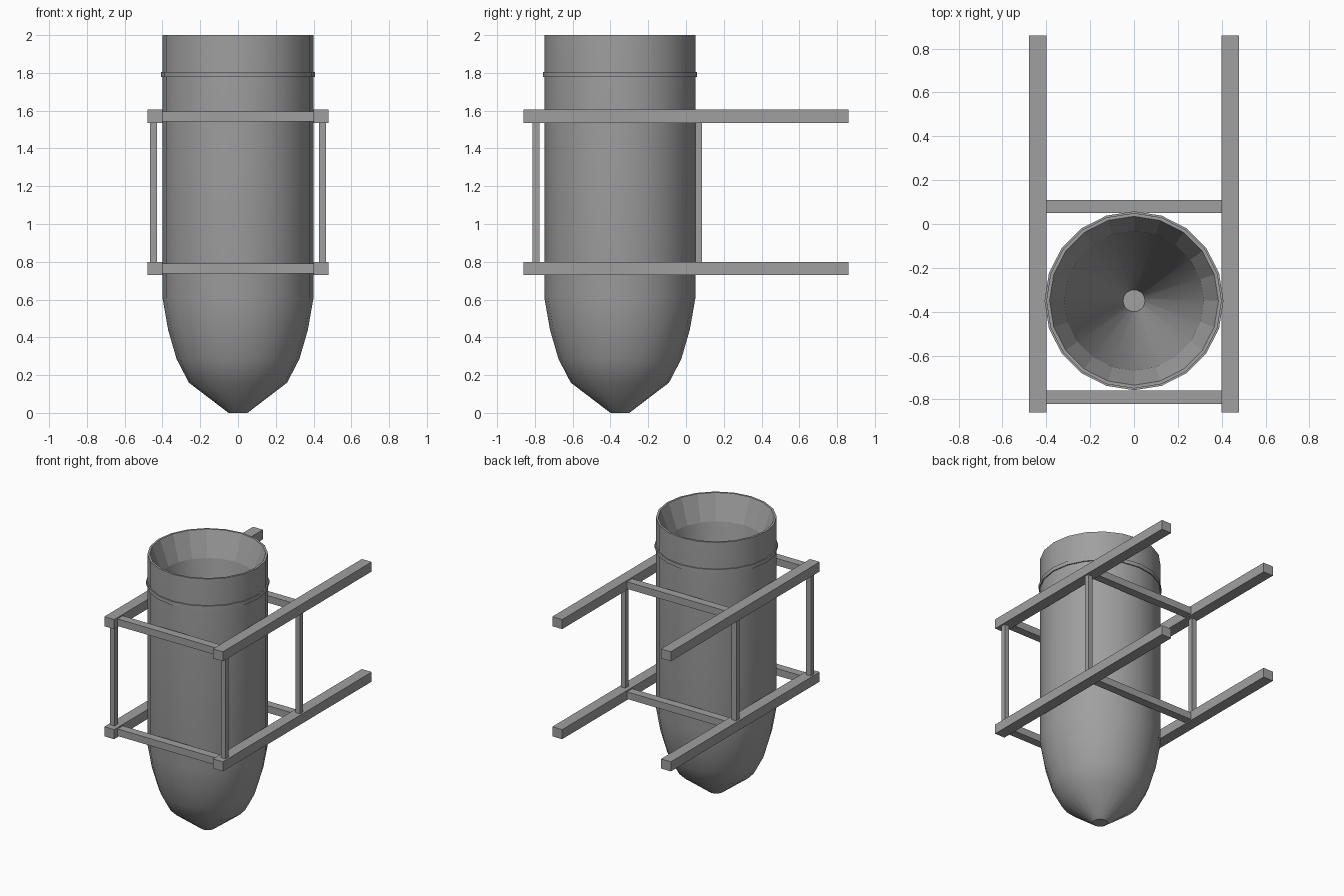
import bpy
import bmesh
import math
from mathutils import Matrix

cube = bpy.data.objects.get("Cube")
if cube:
    bpy.data.objects.remove(cube, do_unlink=True)

GREY = (0.35, 0.35, 0.35, 1)
steel = bpy.data.materials.new("grey steel")
steel.use_nodes = True
steel.diffuse_color = GREY
steel.node_tree.nodes["Principled BSDF"].inputs["Base Color"].default_value = GREY

AXIS_Y = -0.35
SIDES = 20


def add_object(name, bm, smooth=False):
    mesh = bpy.data.meshes.new(name)
    bm.to_mesh(mesh)
    bm.free()
    mesh.materials.append(steel)
    obj = bpy.data.objects.new(name, mesh)
    bpy.context.collection.objects.link(obj)
    if smooth:
        bpy.ops.object.select_all(action='DESELECT')
        obj.select_set(True)
        bpy.context.view_layer.objects.active = obj
        bpy.ops.object.shade_smooth_by_angle(angle=math.radians(35))
    return obj


def lathe(name, profile, smooth=True, cap=False, closed=False):
    """Turn (radius, height) points about the hopper axis."""
    bm = bmesh.new()
    rings = []
    for r, z in profile:
        angles = [math.tau * i / SIDES for i in range(SIDES)]
        rings.append([bm.verts.new((r * math.cos(a), AXIS_Y + r * math.sin(a), z))
                      for a in angles])
    pairs = list(zip(rings, rings[1:]))
    if closed:
        pairs.append((rings[-1], rings[0]))
    for low, high in pairs:
        for i in range(SIDES):
            j = (i + 1) % SIDES
            bm.faces.new((low[i], low[j], high[j], high[i]))
    if cap == "start":
        bm.faces.new(list(reversed(rings[0])))
    elif cap == "end":
        bm.faces.new(rings[-1])
    return add_object(name, bm, smooth)


def box(name, x, y, z):
    """Box from (low, high) ranges on each axis."""
    bm = bmesh.new()
    bmesh.ops.create_cube(bm, size=1)
    spans = (x, y, z)
    size = Matrix.Diagonal([hi - lo for lo, hi in spans] + [1])
    place = Matrix.Translation([(hi + lo) / 2 for lo, hi in spans])
    bm.transform(place @ size)
    return add_object(name, bm)


# Hopper: rounded outer shell, sloping mouth, deep inner cone
lathe("hopper_shell", [(0.05, 0), (0.26, 0.16), (0.325, 0.285), (0.37, 0.44),
                       (0.40, 0.61), (0.40, 2.0)], cap="start")
lathe("hopper_mouth", [(0.40, 2.0), (0.385, 2.0), (0.318, 1.82)], smooth=False)
lathe("hopper_inner_cone", [(0.318, 1.82), (0.05, 0.01)], cap="end")

# Raised band near the top
lathe("hopper_band", [(0.395, 1.777), (0.408, 1.777), (0.408, 1.805), (0.395, 1.805)],
      closed=True)

# Frame: two levels of rails and crossbars
for level, z in (("lower", 0.73), ("upper", 1.535)):
    for side, x in (("left", 0.40), ("right", -0.48)):
        box(f"{level}_{side}_rail", (x, x + 0.08), (-0.86, 0.86), (z, z + 0.07))
    for end, y in (("front", -0.82), ("back", 0.05)):
        box(f"{level}_{end}_crossbar", (-0.40, 0.40), (y, y + 0.06), (z + 0.008, z + 0.06))

# Posts between the levels
for end, y in (("front", -0.812), ("back", 0.049)):
    for side, x in (("left", 0.43), ("right", -0.467)):
        box(f"{end}_{side}_post", (x, x + 0.037), (y, y + 0.037), (0.80, 1.535))
